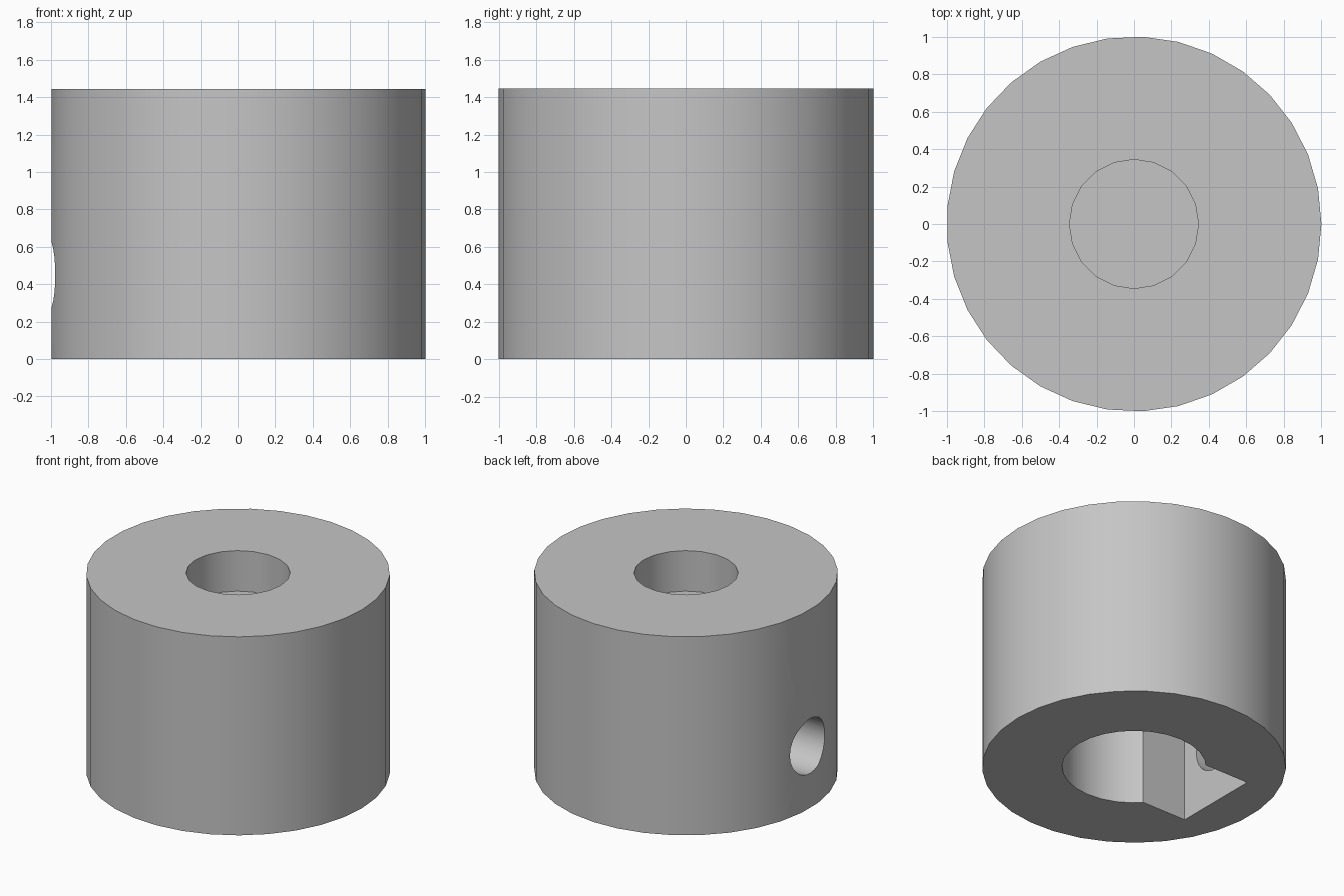
import bpy
import math

default = bpy.data.objects.get("Cube")
if default:
    bpy.data.objects.remove(default, do_unlink=True)

HEIGHT = 1.445
WEB_TOP, BORE_TOP, SLOT_TOP = 1.15, 1.0, 0.9
SCREW_Z = 0.45

grey = bpy.data.materials.new("light grey")
grey.use_nodes = True
colour = (0.56, 0.56, 0.56, 1)
grey.diffuse_color = colour
grey.node_tree.nodes["Principled BSDF"].inputs["Base Color"].default_value = colour


def cylinder(name, sides, radius, low, high):
    """Upright cylinder with its first corner on +x."""
    bpy.ops.mesh.primitive_cylinder_add(
        vertices=sides, radius=radius, depth=high - low,
        location=(0, 0, (low + high) / 2), rotation=(0, 0, -math.pi / 2))
    obj = bpy.context.object
    obj.name = name
    bpy.ops.object.transform_apply(location=True, rotation=True, scale=True)
    return obj


def cut(target, cutter):
    """Subtract the cutter from the target and discard it."""
    mod = target.modifiers.new("cut", "BOOLEAN")
    mod.operation = "DIFFERENCE"
    mod.solver = "EXACT"
    mod.object = cutter
    bpy.context.view_layer.objects.active = target
    bpy.ops.object.modifier_apply(modifier=mod.name)
    bpy.data.objects.remove(cutter, do_unlink=True)


# Solid round body
collar = cylinder("collar_body", 33, 1.002, 0, HEIGHT)
collar.data.materials.append(grey)

# Blind recess in the top and wider bore in the underside
cut(collar, cylinder("top_recess", 20, 0.345, WEB_TOP, HEIGHT + 0.1))
cut(collar, cylinder("shaft_bore", 28, 0.475, -0.1, BORE_TOP))

# Square nut slot opening from the bore towards -x
bpy.ops.mesh.primitive_cube_add(size=1, location=(-0.4525, 0, (SLOT_TOP - 0.1) / 2))
slot = bpy.context.object
slot.name = "nut_slot"
slot.scale = (0.505, 0.64, SLOT_TOP + 0.1)
bpy.ops.object.transform_apply(location=True, rotation=True, scale=True)
cut(collar, slot)

# Round screw hole through the -x wall into the slot
bpy.ops.mesh.primitive_cylinder_add(
    vertices=24, radius=0.2, depth=0.7,
    location=(-0.85, 0, SCREW_Z), rotation=(0, math.pi / 2, 0))
screw_hole = bpy.context.object
screw_hole.name = "screw_hole"
cut(collar, screw_hole)

# Smooth round walls with crisp rims
bpy.ops.object.select_all(action="DESELECT")
collar.select_set(True)
bpy.context.view_layer.objects.active = collar
bpy.ops.object.shade_smooth_by_angle(angle=math.radians(30))
